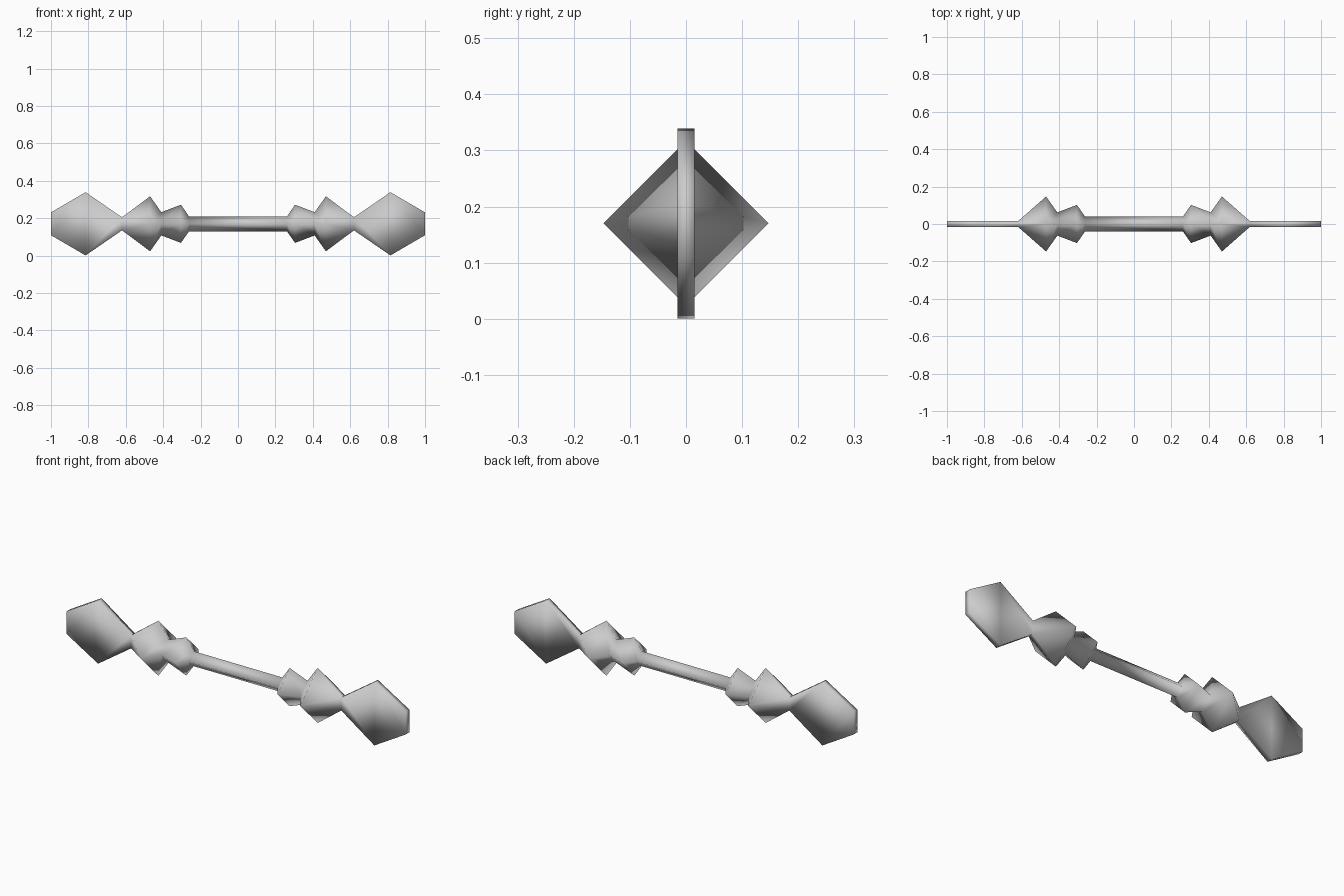
import bpy
import bmesh
import math

if "Cube" in bpy.data.objects:
    bpy.data.objects.remove(bpy.data.objects["Cube"])

MID = 0.17  # height of the long axis

metal = bpy.data.materials.new("grey metal")
metal.diffuse_color = (0.6, 0.6, 0.6, 1)
metal.use_nodes = True
metal.node_tree.nodes["Principled BSDF"].inputs["Base Color"].default_value = metal.diffuse_color

bm = bmesh.new()


def diamond(x, r):
    """Four-sided ring with corners pointing along y and z."""
    return [bm.verts.new((x, r * math.cos(k * math.pi / 2),
                          MID + r * math.sin(k * math.pi / 2))) for k in range(4)]


def slab(x, h, t=0.015):
    """Thin upright rectangle ring of the blade."""
    return [bm.verts.new((x, y * t, MID + z * h))
            for y, z in ((1, 1), (-1, 1), (-1, -1), (1, -1))]


def bridge(a, b):
    for k in range(4):
        bm.faces.new((a[k], a[k - 3], b[k - 3], b[k]))


def twist_bridge(dia, rect):
    """Join a diamond to a rectangle turned by an eighth."""
    for k in range(4):
        bm.faces.new((dia[k], dia[k - 3], rect[k]))
        bm.faces.new((dia[k], rect[k], rect[k - 1]))


grip_ends = []
for side in (-1, 1):
    # Collars: small and large four-pointed flares
    collars = [diamond(side * x, r) for x, r in
               ((0.262, 0.04), (0.305, 0.102), (0.41, 0.062), (0.47, 0.147))]
    # Blade: flat, widest in the middle, blunt at the tip
    blade = [slab(side * x, h) for x, h in
             ((0.62, 0.035), (0.815, 0.169), (1.0, 0.061))]
    for rings in (collars, blade):
        for a, b in zip(rings, rings[1:]):
            bridge(a, b)
    twist_bridge(collars[-1], blade[0])
    bm.faces.new(blade[-1])
    grip_ends.append(collars[0])

# Grip between the two ends
bridge(*grip_ends)

bmesh.ops.recalc_face_normals(bm, faces=bm.faces)
for f in bm.faces:
    f.smooth = True

mesh = bpy.data.meshes.new("double_bladed_staff")
bm.to_mesh(mesh)
bm.free()
mesh.materials.append(metal)
staff = bpy.data.objects.new("double_bladed_staff", mesh)
bpy.context.collection.objects.link(staff)
